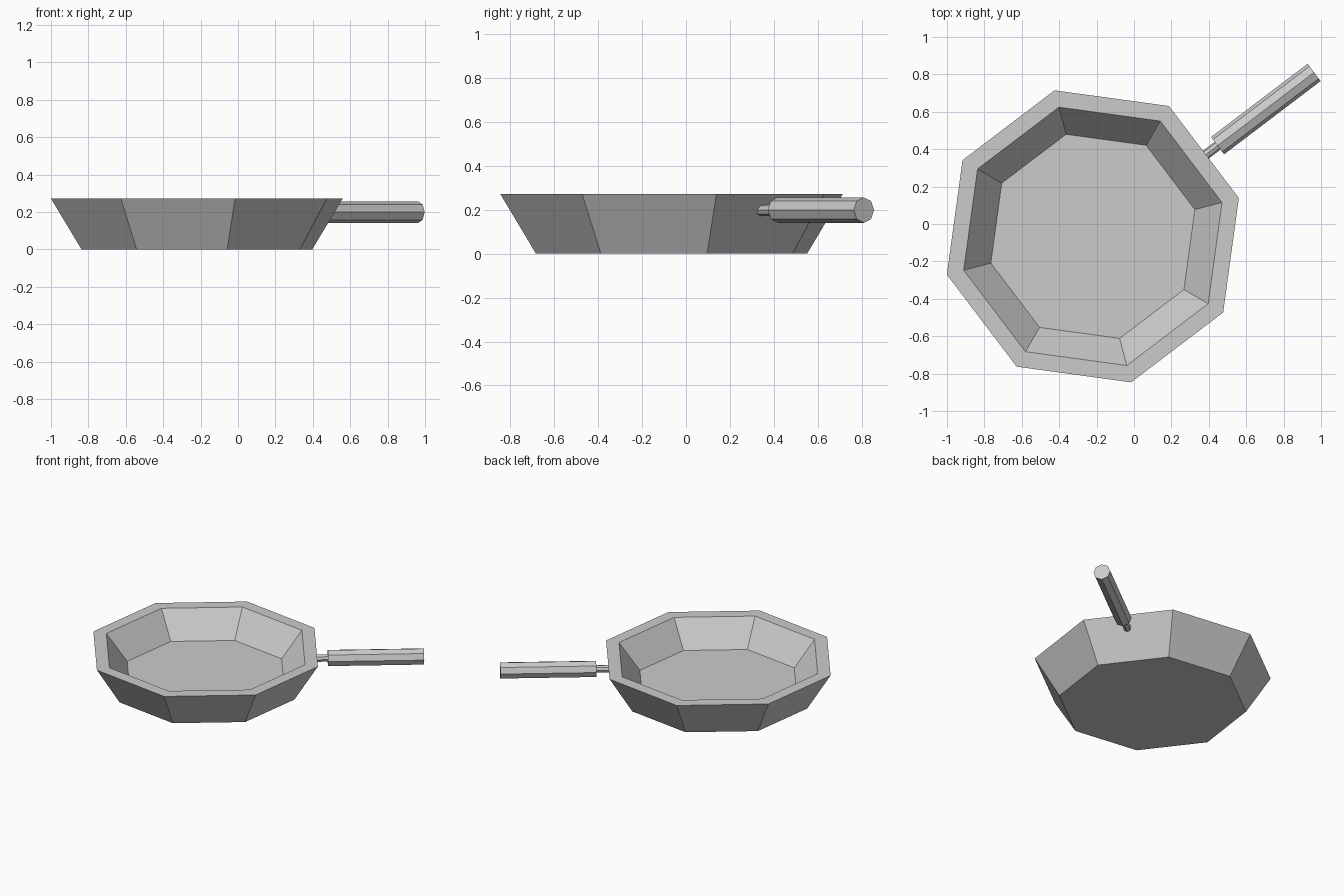
import bpy, bmesh
from math import cos, sin, tau, radians
from mathutils import Vector, Matrix

cube = bpy.data.objects.get("Cube")
if cube:
    bpy.data.objects.remove(cube, do_unlink=True)

SIDES = 8
CENTRE = Vector((-0.22, -0.066, 0))
TURN = radians(14.7)               # direction of the first pan corner
AIM = TURN + tau / SIDES / 2       # handle leaves the middle of a side

grey = bpy.data.materials.new("light grey metal")
grey.use_nodes = True
colour = (0.6, 0.6, 0.6, 1)
grey.diffuse_color = colour
grey.node_tree.nodes["Principled BSDF"].inputs["Base Color"].default_value = colour


def lathe(name, profile, matrix):
    """Faceted solid turned about local z from (radius, height) pairs, capped at both ends."""
    bm = bmesh.new()
    rings = [[bm.verts.new((r * cos(tau * i / SIDES), r * sin(tau * i / SIDES), z))
              for i in range(SIDES)] for r, z in profile]
    for low, high in zip(rings, rings[1:]):
        for i in range(SIDES):
            j = (i + 1) % SIDES
            bm.faces.new((low[i], low[j], high[j], high[i]))
    bm.faces.new(rings[0][::-1])
    bm.faces.new(rings[-1])
    bmesh.ops.recalc_face_normals(bm, faces=bm.faces)
    mesh = bpy.data.meshes.new(name)
    bm.to_mesh(mesh)
    bm.free()
    mesh.materials.append(grey)
    obj = bpy.data.objects.new(name, mesh)
    obj.matrix_world = matrix
    bpy.context.collection.objects.link(obj)
    return obj


# Pan: base, outer rim, inner rim, cooking floor
lathe("pan_bowl", [(0.638, 0), (0.807, 0.273), (0.714, 0.273), (0.564, 0.09)],
      Matrix.Translation(CENTRE) @ Matrix.Rotation(TURN, 4, 'Z'))

# Handle: local z points outwards along the handle, set slightly off centre
handle = (Matrix.Translation(CENTRE + Vector((0, 0, 0.199)))
          @ Matrix.Rotation(AIM, 4, 'Z')
          @ Matrix.Translation((0, -0.017, 0))
          @ Matrix.Rotation(radians(90), 4, 'Y'))
lathe("handle_stem", [(0.026, 0.692), (0.026, 0.83)], handle)
lathe("handle_grip", [(0.058, 0.824), (0.058, 1.472)], handle)
